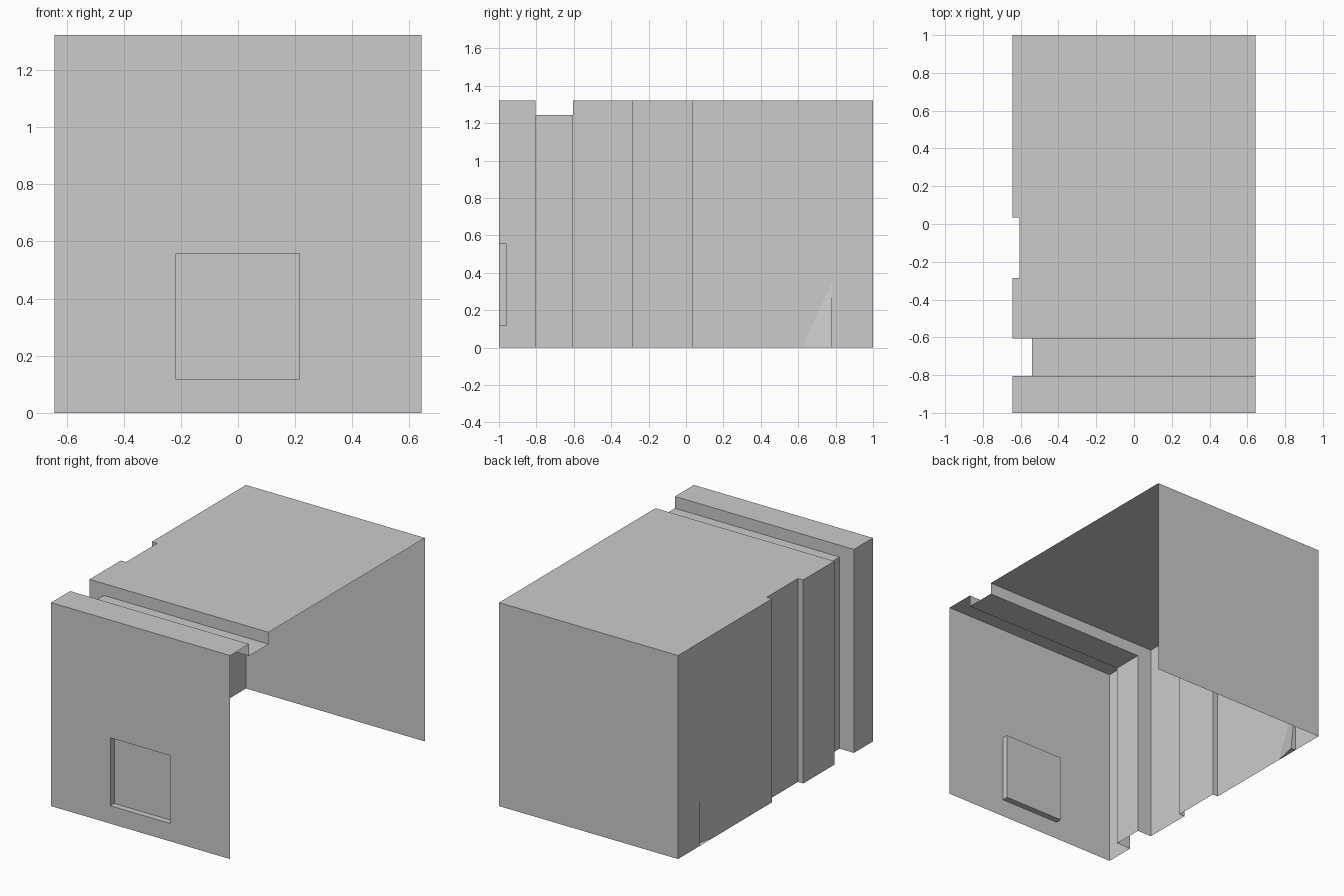
import bpy
import bmesh

cube = bpy.data.objects.get("Cube")
if cube:
    bpy.data.objects.remove(cube, do_unlink=True)

# Single plain grey
grey = bpy.data.materials.new("light_grey")
grey.use_nodes = True
colour = (0.6, 0.6, 0.6, 1)
grey.diffuse_color = colour
grey.node_tree.nodes["Principled BSDF"].inputs["Base Color"].default_value = colour

W, H = 0.643, 1.322       # half width and height of the cover
GROOVE_X, GROOVE_Z = -0.54, 1.245
NOTCH_X = -0.605


def sheet(name, polygons):
    """Make an open sheet object from polygons given as corner points."""
    bm = bmesh.new()
    for poly in polygons:
        bm.faces.new([bm.verts.new(p) for p in poly])
    bmesh.ops.remove_doubles(bm, verts=bm.verts[:], dist=1e-5)
    bmesh.ops.dissolve_degenerate(bm, edges=bm.edges[:], dist=1e-5)
    mesh = bpy.data.meshes.new(name)
    bm.to_mesh(mesh)
    bm.free()
    mesh.materials.append(grey)
    obj = bpy.data.objects.new(name, mesh)
    bpy.context.collection.objects.link(obj)
    return obj


def rectangle(x0, x1, z0, z1, y):
    return [(x0, y, z0), (x1, y, z0), (x1, y, z1), (x0, y, z1)]


# Stations from back to front: y, wall x, roof z
stations = [
    (1, -W, H), (0.035, -W, H),
    (0.035, NOTCH_X, H), (-0.285, NOTCH_X, H),
    (-0.285, -W, H), (-0.605, -W, H),
    (-0.605, GROOVE_X, GROOVE_Z), (-0.805, GROOVE_X, GROOVE_Z),
    (-0.805, -W, H), (-1, -W, H),
]

# Small dent at the foot of the rear wall
dent_start = (-W, 0.62, 0)
dent_top = (-W, 0.78, 0.35)
dent_edge = (-W, 0.78, 0)
dent_inner = (-W + 0.035, 0.78, 0)

walls, roofs = [], []
for i, ((ya, xa, za), (yb, xb, zb)) in enumerate(zip(stations, stations[1:])):
    foot = [dent_edge, dent_top, dent_start] if i == 0 else []
    walls.append([(xa, ya, 0)] + foot + [(xb, yb, 0), (xb, yb, zb), (xa, ya, za)])
    if ya != yb or za != zb:
        roofs.append([(xa, ya, za), (xb, yb, zb), (W, yb, zb), (W, ya, za)])

sheet("side_wall", walls)
sheet("roof", roofs)
sheet("wall_dent", [
    [dent_start, dent_top, dent_inner],
    [dent_edge, dent_inner, dent_top],
    [dent_start, dent_inner, dent_edge],
])

# Back panel
sheet("back_panel", [rectangle(-W, W, 0, H, 1)[::-1]])

# Front panel with a square recess
outer = rectangle(-W, W, 0, H, -1)
rim = rectangle(-0.217, 0.215, 0.116, 0.557, -1)
floor = rectangle(-0.217, 0.215, 0.116, 0.557, -0.96)
front = [floor]
for a, b in ((outer, rim), (rim, floor)):
    for i in range(4):
        j = (i + 1) % 4
        front.append([a[i], a[j], b[j], b[i]])
sheet("front_panel", front)
